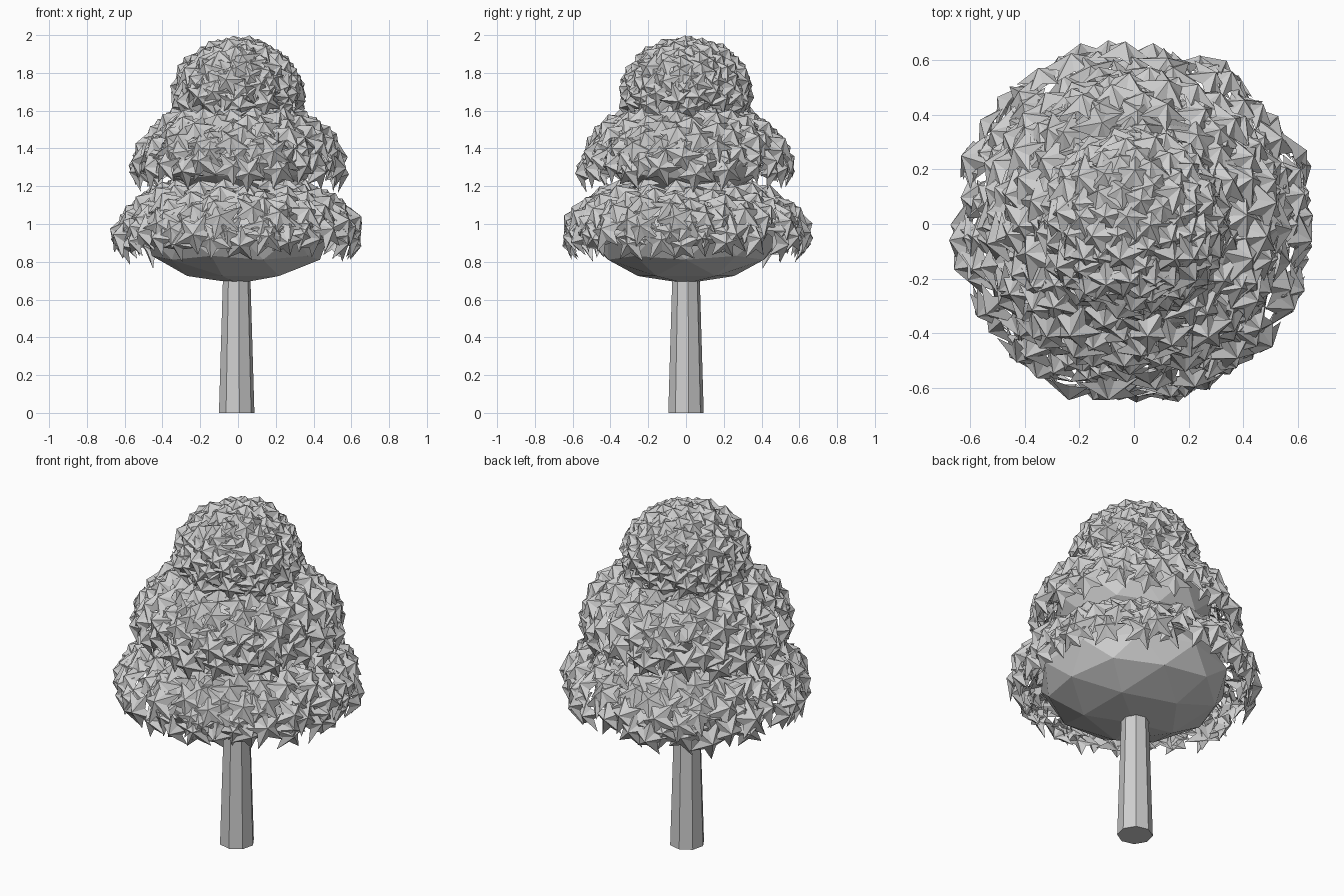
import bpy, bmesh, math, random
from mathutils import Vector, Matrix

random.seed(7)
if "Cube" in bpy.data.objects:
    bpy.data.objects.remove(bpy.data.objects["Cube"])

grey = bpy.data.materials.new("pale_grey")
grey.use_nodes = True
tone = (0.62, 0.62, 0.62, 1)
grey.diffuse_color = tone
grey.node_tree.nodes["Principled BSDF"].inputs["Base Color"].default_value = tone


def finish(bm, name):
    mesh = bpy.data.meshes.new(name)
    bm.to_mesh(mesh)
    bm.free()
    mesh.materials.append(grey)
    obj = bpy.data.objects.new(name, mesh)
    bpy.context.collection.objects.link(obj)
    return obj


def add_leaf(bm, pos, normal, size):
    """Five-pointed star leaf with ridged arms and deep notches."""
    turn = Matrix.Rotation(random.uniform(0, math.tau), 4, 'Z')
    frame = Matrix.Translation(pos) @ normal.to_track_quat('Z', 'Y').to_matrix().to_4x4() @ turn
    middle = bm.verts.new(frame @ Vector((0, 0, size * 0.25)))
    rim = []
    for i in range(10):
        tip = i % 2 == 0
        r = size * (random.uniform(0.9, 1.1) if tip else 0.48)
        a = math.tau * i / 10
        z = size * (-0.27 if tip else -0.18)
        rim.append(bm.verts.new(frame @ Vector((r * math.cos(a), r * math.sin(a), z))))
    for i in range(10):
        bm.faces.new((middle, rim[i], rim[(i + 1) % 10]))


def leaf_tier(name, centre_z, radius, height, low, high, count, size):
    """Leaves spread evenly over a dome between two relative heights."""
    bm = bmesh.new()
    for i in range(count):
        s = low + (high - low) * (i + 0.5) / count
        a = i * math.pi * (3 - math.sqrt(5)) + random.uniform(-0.1, 0.1)
        c = math.sqrt(1 - s * s)
        grow = random.uniform(0.97, 1.03)
        pos = Vector((radius * grow * c * math.cos(a), radius * grow * c * math.sin(a),
                      centre_z + height * grow * s))
        normal = Vector((c * math.cos(a) / radius, c * math.sin(a) / radius, s / height)).normalized()
        normal += Vector([random.uniform(-0.2, 0.2) for _ in range(3)])
        add_leaf(bm, pos, normal.normalized(), size * random.uniform(0.9, 1.1))
    return finish(bm, name)


def core(name, centre_z, radius, height):
    """Faceted squashed ball inside each tier."""
    bm = bmesh.new()
    bmesh.ops.create_icosphere(bm, subdivisions=2, radius=1)
    bmesh.ops.scale(bm, vec=(radius, radius, height), verts=bm.verts)
    bmesh.ops.translate(bm, vec=(0, 0, centre_z), verts=bm.verts)
    return finish(bm, name)


# Trunk: tapered octagon
bm = bmesh.new()
bmesh.ops.create_cone(bm, cap_ends=True, segments=8, radius1=0.095, radius2=0.068, depth=0.9)
bmesh.ops.rotate(bm, matrix=Matrix.Rotation(0.15, 3, 'Z'), verts=bm.verts)
bmesh.ops.translate(bm, vec=(-0.007, 0, 0.45), verts=bm.verts)
finish(bm, "trunk")

# Foliage cores
core("lower_core", 0.95, 0.51, 0.265)
core("middle_core", 1.38, 0.43, 0.27)
core("upper_core", 1.69, 0.31, 0.27)

# Leaf tiers
leaf_tier("lower_leaves", 0.92, 0.645, 0.345, -0.1, 0.88, 165, 0.11)
leaf_tier("middle_leaves", 1.29, 0.55, 0.37, -0.07, 0.92, 145, 0.108)
leaf_tier("upper_leaves", 1.68, 0.335, 0.295, -0.22, 1.0, 125, 0.093)
